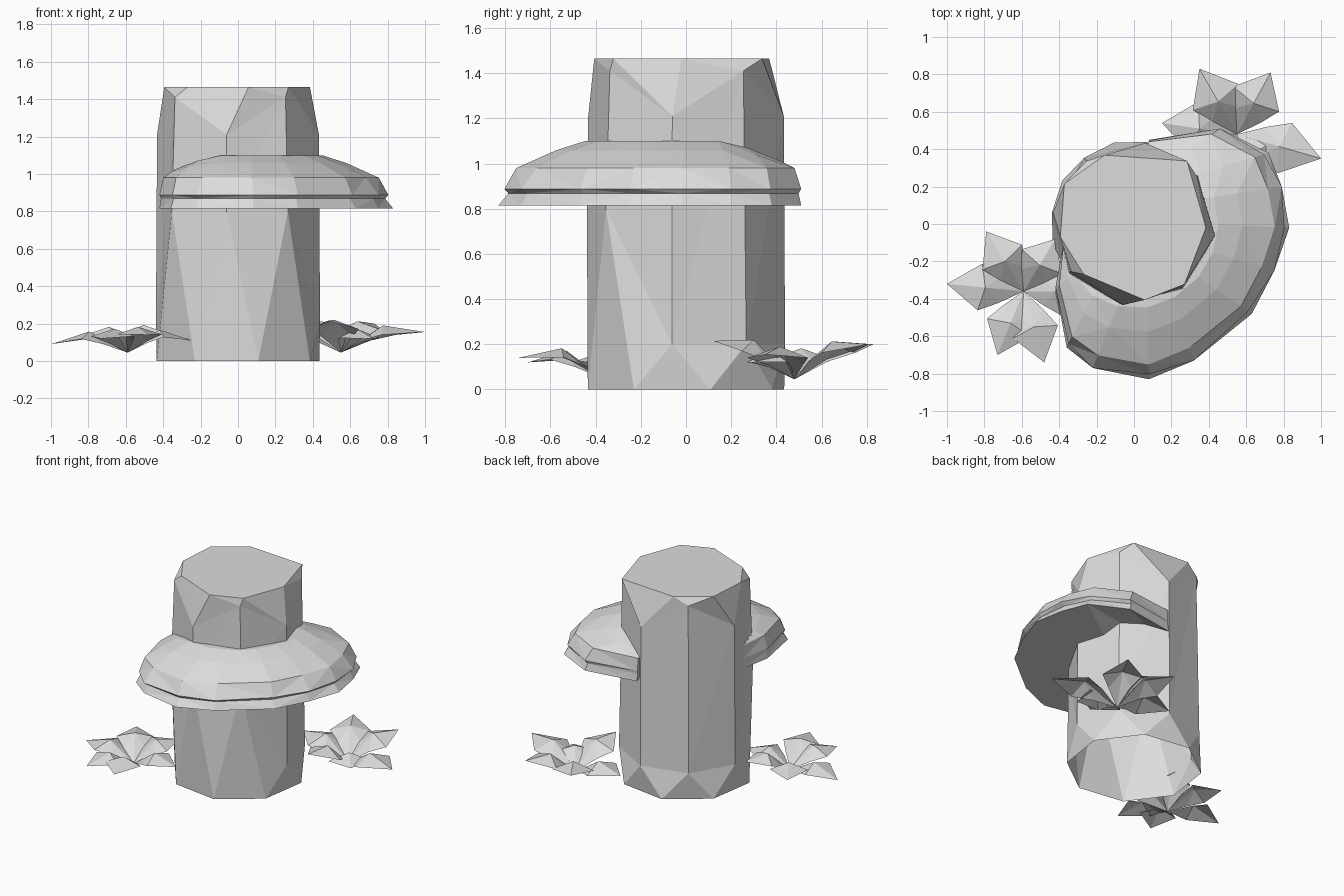
import bpy, bmesh
from math import sin, cos, radians
from mathutils import Vector

default = bpy.data.objects.get("Cube")
if default:
    bpy.data.objects.remove(default)

grey = bpy.data.materials.new("light_grey")
grey.use_nodes = True
colour = (0.72, 0.72, 0.72, 1)
grey.diffuse_color = colour
grey.node_tree.nodes["Principled BSDF"].inputs["Base Color"].default_value = colour


def finish(name, bm, solid=True):
    if solid:
        bmesh.ops.recalc_face_normals(bm, faces=bm.faces[:])
    mesh = bpy.data.meshes.new(name)
    bm.to_mesh(mesh)
    bm.free()
    mesh.materials.append(grey)
    obj = bpy.data.objects.new(name, mesh)
    bpy.context.collection.objects.link(obj)
    return obj


def polar(radius, degrees, z):
    a = radians(degrees)
    return Vector((radius * cos(a), radius * sin(a), z))


# Trunk: eight-sided, with uneven chipped facets at both ends, open below
STEP = 45
FRONT = (0, 1, 7)
cut_top = [(278, 0.41), (310, 0.42), (357, 0.385), (50, 0.44),
           (113, 0.4), (150, 0.43), (190, 0.4), (225, 0.38)]
SIDES = len(cut_top)
bm = bmesh.new()
foot, low, high, rim = [], [], [], []
for i, (angle, reach) in enumerate(cut_top):
    corner = 262 + STEP * i
    foot.append(bm.verts.new(polar(0.448, corner + 22, 0)))
    low.append(bm.verts.new(polar(0.443, corner, 0.8 if i in FRONT else 0.2)))
    # every other upper corner is cut low, the rest run nearly to the rim
    radius, z = (0.422, 1.41) if i % 2 else (0.437, 1.21)
    high.append(bm.verts.new(polar(radius, corner, z)))
    rim.append(bm.verts.new(polar(reach, angle, 1.465)))
for i in range(SIDES):
    j = (i + 1) % SIDES
    bm.faces.new((foot[i], low[j], low[i]))
    bm.faces.new((foot[i], foot[j], low[j]))
    bm.faces.new((low[i], low[j], high[j]))
    bm.faces.new((low[i], high[j], high[i]))
    bm.faces.new((high[i], high[j], rim[i]))
    bm.faces.new((high[j], rim[j], rim[i]))
bm.faces.new(rim)
finish("trunk", bm)

# Shelf fungus: crescent wrapped round the front left of the trunk
outline = [(-0.38, -0.12), (-0.42, -0.34), (-0.36, -0.66), (-0.22, -0.77),
           (0.08, -0.83), (0.32, -0.73), (0.63, -0.48), (0.75, -0.25),
           (0.83, -0.02), (0.79, 0.2), (0.72, 0.38), (0.46, 0.51), (0.08, 0.45)]
bm = bmesh.new()
stations = []
last = len(outline) - 1
for i, (x, y) in enumerate(outline):
    inner = polar(0.4, 200 + 240 * i / last, 0)
    outer = Vector((x, y, 0))
    end = min(i, last - i)
    crest = (0.99, 1.03, 1.07)[end] if end < 3 else 1.1
    under = 0.87 if end < 3 else 0.815
    bulge, fold = (1.0, 0.93) if i % 2 else (0.94, 0.9)
    haunch = 0.98 + (crest - 0.98) * 0.65
    profile = ((0, under), (1, 0.815), (fold, 0.868), (bulge, 0.888),
               (0.82, 0.98), (0.42, haunch), (0.12, crest), (0, crest))
    section = []
    for reach, z in profile:
        p = inner.lerp(outer, reach)
        section.append(bm.verts.new((p.x, p.y, z)))
    stations.append(section)
for a, b in zip(stations, stations[1:]):
    for k in range(len(a)):
        n = (k + 1) % len(a)
        bm.faces.new((a[k], b[k], b[n], a[n]))
bm.faces.new(stations[0])
bm.faces.new(stations[-1])
bmesh.ops.triangulate(bm, faces=bm.faces[:])
finish("shelf_fungus", bm)


# Ground plants: star of folded, ridged leaves that touch near the middle
def plant(name, centre, tips, lift, drop, width):
    bm = bmesh.new()
    base = Vector(centre)
    for tip in tips:
        tip = Vector(tip)
        along = tip - base
        side = Vector((-along.y, along.x, 0)).normalized() * width
        rib = base.lerp(tip, 0.5)
        rib.z += lift
        edge = base.lerp(tip, 0.57)
        edge.z = rib.z - drop
        neck = base.lerp(tip, 0.3)
        neck.z += lift * 0.35
        b, r, t = (bm.verts.new(p) for p in (base, rib, tip))
        for s in (1, -1):
            wide = bm.verts.new(edge + side * s)
            slim = bm.verts.new(neck + side * s * 0.58)
            for face in ((b, slim, r), (slim, wide, r), (wide, t, r)):
                bm.faces.new(face if s < 0 else face[::-1])
    bmesh.ops.remove_doubles(bm, verts=bm.verts[:], dist=0.0005)
    finish(name, bm, solid=False)


plant("right_plant", (-0.59, -0.36, 0.045),
      [(-1.0, -0.32, 0.09), (-0.79, -0.04, 0.14), (-0.73, -0.70, 0.12),
       (-0.48, -0.74, 0.14), (-0.25, -0.36, 0.11), (-0.42, -0.08, 0.16)],
      lift=0.09, drop=0.04, width=0.125)
plant("left_plant", (0.55, 0.48, 0.045),
      [(0.35, 0.83, 0.2), (0.73, 0.81, 0.2), (1.0, 0.35, 0.155),
       (0.15, 0.54, 0.14), (0.48, 0.12, 0.215), (0.72, 0.27, 0.12)],
      lift=0.09, drop=0.05, width=0.14)
